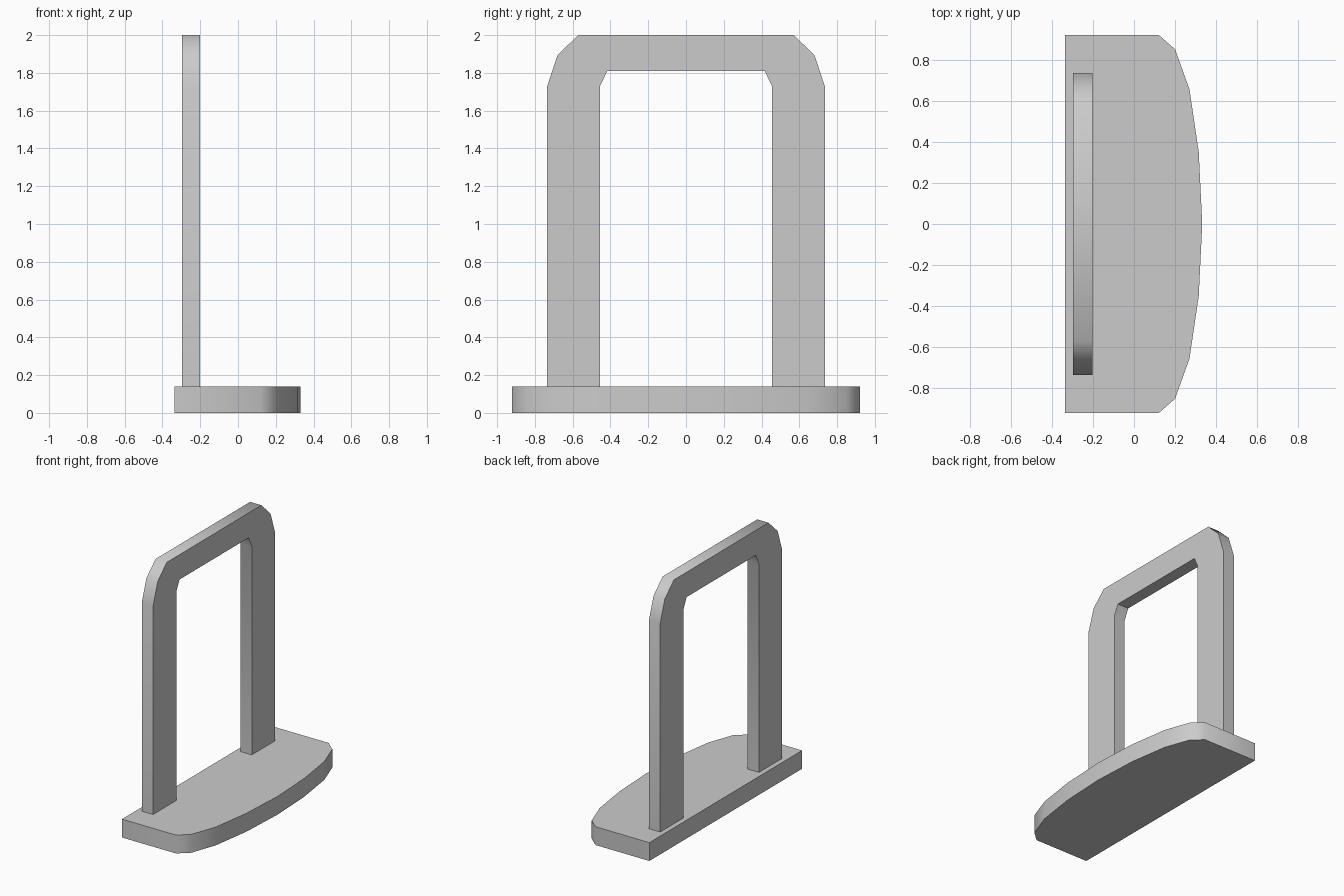
import bpy
import bmesh
import math
from mathutils import Vector

cube = bpy.data.objects.get("Cube")
if cube:
    bpy.data.objects.remove(cube, do_unlink=True)

grey = bpy.data.materials.new("plain grey")
grey.use_nodes = True
colour = (0.6, 0.6, 0.6, 1)
grey.diffuse_color = colour
grey.node_tree.nodes["Principled BSDF"].inputs["Base Color"].default_value = colour


def mirrored(half):
    """Complete a profile given as (y, other) on the +y side."""
    return half + [(-y, v) for y, v in reversed(half) if y > 0]


def prism(name, points, offset):
    """Extrude one flat outline along the offset into a solid."""
    bm = bmesh.new()
    face = bm.faces.new([bm.verts.new(p) for p in points])
    extruded = bmesh.ops.extrude_face_region(bm, geom=[face])["geom"]
    verts = [g for g in extruded if isinstance(g, bmesh.types.BMVert)]
    bmesh.ops.translate(bm, verts=verts, vec=Vector(offset))
    bmesh.ops.recalc_face_normals(bm, faces=bm.faces)
    mesh = bpy.data.meshes.new(name)
    bm.to_mesh(mesh)
    bm.free()
    mesh.materials.append(grey)
    obj = bpy.data.objects.new(name, mesh)
    bpy.context.collection.objects.link(obj)
    bpy.ops.object.select_all(action="DESELECT")
    obj.select_set(True)
    bpy.context.view_layer.objects.active = obj
    bpy.ops.object.shade_smooth_by_angle(angle=math.radians(50))
    return obj


# Base plate: straight at one side, bowed at the other
bow = mirrored([(0.92, -0.335), (0.92, 0.12), (0.85, 0.20), (0.655, 0.27),
                (0.35, 0.315), (0, 0.332)])
prism("base_plate", [(x, y, 0) for y, x in bow], (0, 0, 0.14))

# Upright frame: outer arch traced out and back along the inner arch
foot = 0.14
outer = mirrored([(0.735, foot), (0.735, 1.73), (0.68, 1.895), (0.57, 2.0)])
inner = mirrored([(0.455, foot), (0.455, 1.73), (0.417, 1.81)])
prism("upright_frame", [(-0.297, y, z) for y, z in outer + inner[::-1]],
      (0.095, 0, 0))
